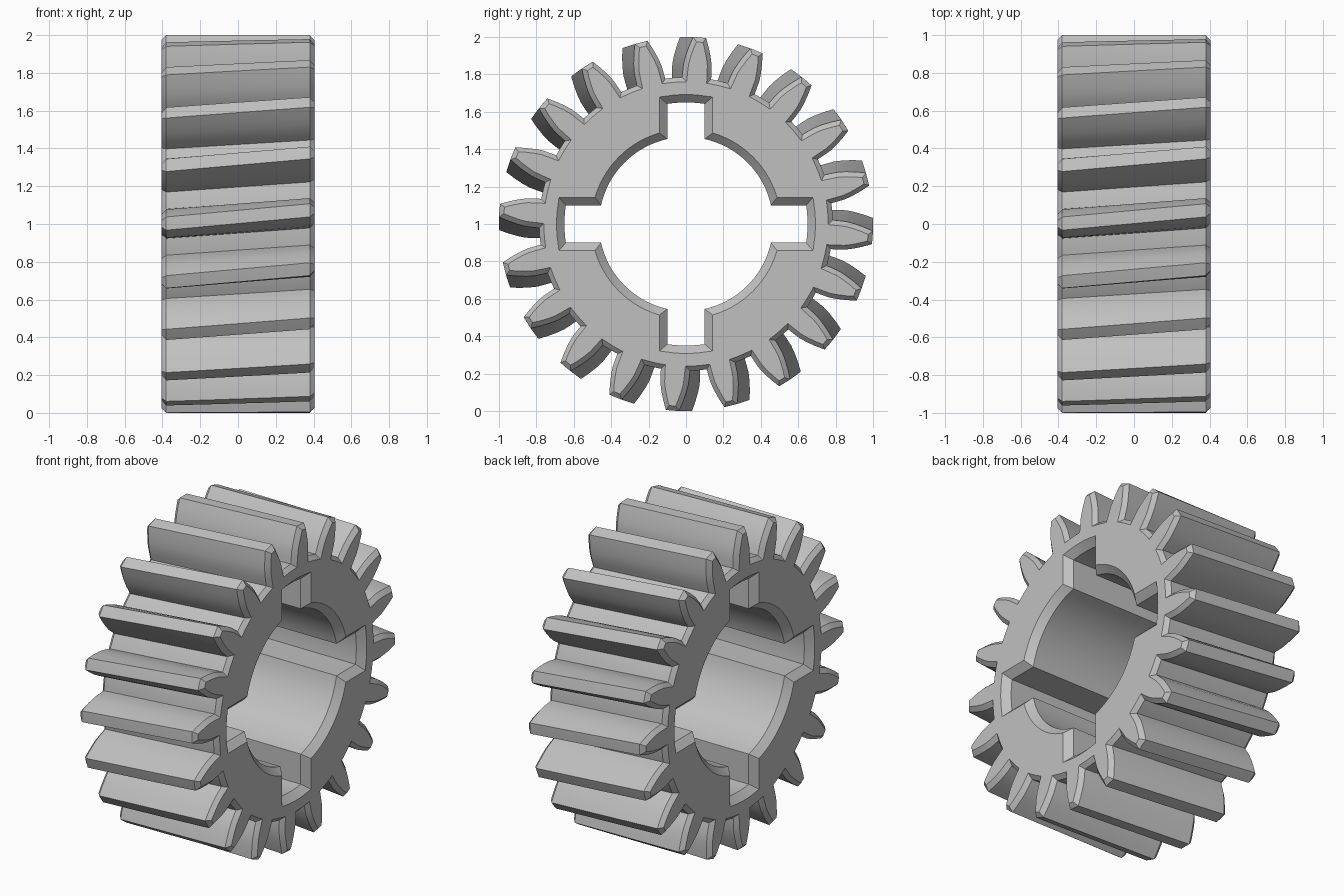
import bpy, bmesh
from math import sin, cos, pi, asin, radians
from mathutils import Vector, Matrix

cube = bpy.data.objects.get("Cube")
if cube:
    bpy.data.objects.remove(cube)

TEETH = 20
HALF = 0.405           # half of the gear's thickness
TWIST = radians(-4.3)  # helix rotation from the -x end to the +x end
ROOT, BORE, SLOT, SLOT_HALF = 0.785, 0.465, 0.65, 0.10
TOOTH_CHAMFER, BORE_CHAMFER = 0.025, 0.042


def polar(r, a):
    return Vector((r * cos(a), r * sin(a)))


def arc(r, a0, a1, n):
    return [polar(r, a0 + (a1 - a0) * i / n) for i in range(n + 1)]


def gear_profile():
    """Leaf shaped teeth joined by arcs of the root circle."""
    flank = [(ROOT, 0.078), (0.82, 0.077), (0.86, 0.075), (0.90, 0.067),
             (0.95, 0.053), (1.0, 0.035)]
    pitch = 2 * pi / TEETH
    root_angle = asin(flank[0][1] / ROOT)
    points = []
    for t in range(TEETH):
        c = t * pitch
        points += [polar(r, c - asin(w / r)) for r, w in flank]
        points.append(polar(1.0, c))
        points += [polar(r, c + asin(w / r)) for r, w in reversed(flank)]
        points += arc(ROOT, c + root_angle, c + pitch - root_angle, 4)[1:-1]
    return points


def bore_profile():
    """Round hole with four keyways."""
    b, s = asin(SLOT_HALF / BORE), asin(SLOT_HALF / SLOT)
    points = []
    for q in range(4):
        c = q * pi / 2
        points += arc(SLOT, c - s, c + s, 6)
        points += arc(BORE, c + b, c + pi / 2 - b, 16)
    return points


def offset(points, d):
    """Move a closed counter-clockwise outline inward by d with mitred corners."""
    result = []
    for i, p in enumerate(points):
        e0 = (p - points[i - 1]).normalized()
        e1 = (points[(i + 1) % len(points)] - p).normalized()
        n0, n1 = Vector((-e0.y, e0.x)), Vector((-e1.y, e1.x))
        result.append(p + (n0 + n1) * d / (1 + n0.dot(n1)))
    return result


def wall(bm, profile, chamfer, inset, steps, twist):
    """Sweep an outline along x with chamfered ends; return both end edge loops."""
    ends = offset(profile, inset)
    inner = HALF - chamfer
    stations = [(-HALF, ends)]
    stations += [(-inner + 2 * inner * i / steps, profile) for i in range(steps + 1)]
    stations += [(HALF, ends)]
    rings = []
    for x, outline in stations:
        turn = Matrix.Rotation(twist * (x + HALF) / (2 * HALF), 2)
        rings.append([bm.verts.new((x, *(turn @ p))) for p in outline])
    n = len(profile)
    for a, b in zip(rings, rings[1:]):
        for i in range(n):
            j = (i + 1) % n
            bm.faces.new((a[i], a[j], b[j], b[i]))
    return [[bm.edges.get((r[i], r[(i + 1) % n])) for i in range(n)]
            for r in (rings[0], rings[-1])]


# Gear body: toothed outer wall, keyed bore wall and two flat end faces
bm = bmesh.new()
outer = wall(bm, gear_profile(), TOOTH_CHAMFER, TOOTH_CHAMFER, 8, TWIST)
inner = wall(bm, bore_profile(), BORE_CHAMFER, -BORE_CHAMFER, 1, 0)
for o, i in zip(outer, inner):
    bmesh.ops.triangle_fill(bm, edges=o + i, use_beauty=True)
bmesh.ops.recalc_face_normals(bm, faces=bm.faces)
bm.transform(Matrix.Translation((0, 0, 1)))
mesh = bpy.data.meshes.new("helical_gear")
bm.to_mesh(mesh)
bm.free()
gear = bpy.data.objects.new("helical_gear", mesh)
bpy.context.collection.objects.link(gear)

# Plain grey metal
grey = bpy.data.materials.new("light_grey")
grey.use_nodes = True
colour = (0.53, 0.53, 0.53, 1)
grey.diffuse_color = colour
grey.node_tree.nodes["Principled BSDF"].inputs["Base Color"].default_value = colour
mesh.materials.append(grey)

bpy.context.view_layer.objects.active = gear
gear.select_set(True)
bpy.ops.object.shade_smooth_by_angle(angle=radians(28))
